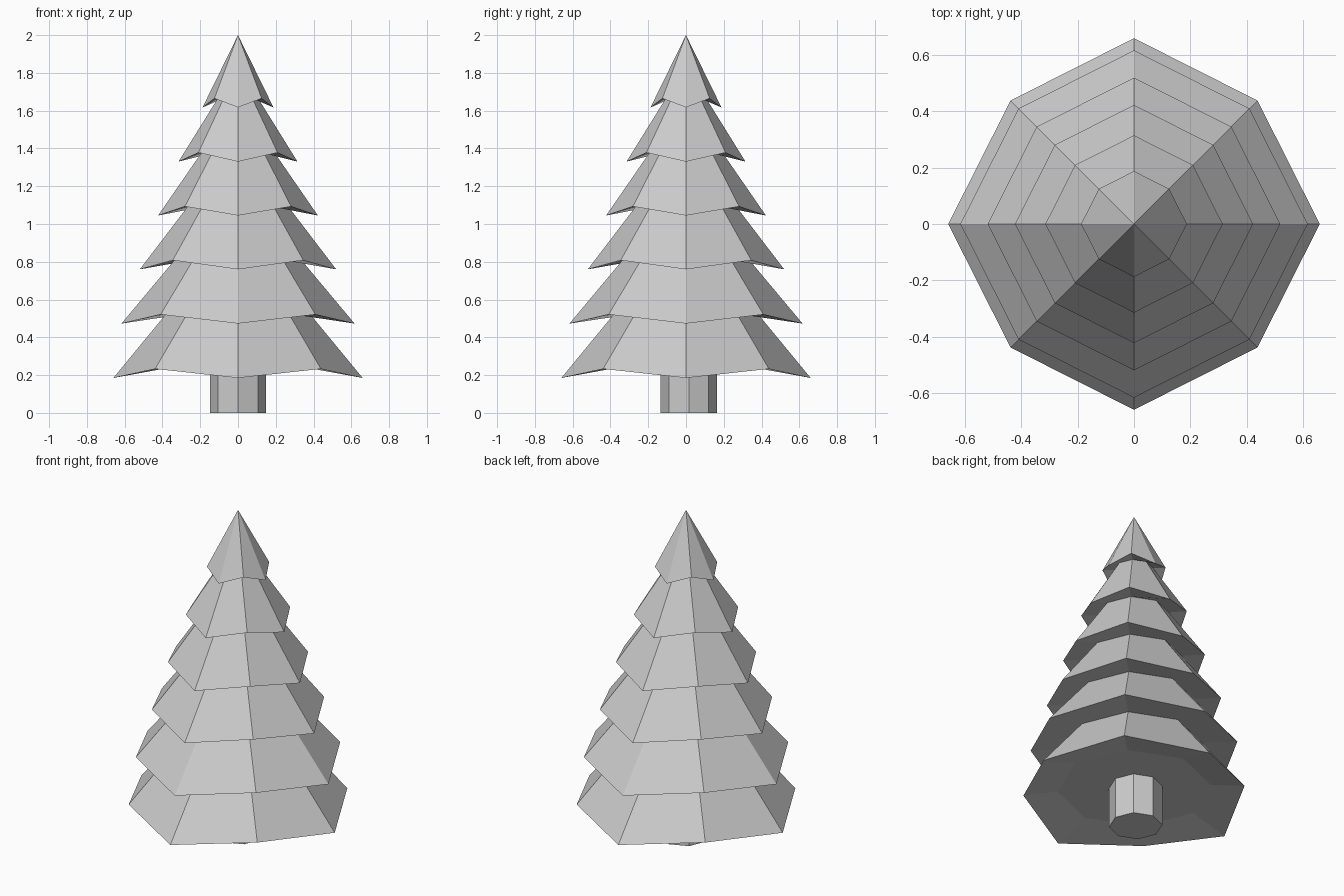
import bpy, bmesh
from math import cos, sin, pi

if "Cube" in bpy.data.objects:
    bpy.data.objects.remove(bpy.data.objects["Cube"])

SIDES = 8


def ring(bm, r_even, z_even, r_odd=None, z_odd=None):
    """Octagon of vertices; odd (diagonal) corners may differ from even ones."""
    r_odd = r_even if r_odd is None else r_odd
    z_odd = z_even if z_odd is None else z_odd
    verts = []
    for i in range(SIDES):
        r, z = (r_odd, z_odd) if i % 2 else (r_even, z_even)
        a = i * 2 * pi / SIDES
        verts.append(bm.verts.new((r * cos(a), r * sin(a), z)))
    return verts


def bridge(bm, a, b):
    for i in range(SIDES):
        j = (i + 1) % SIDES
        bm.faces.new((a[i], a[j], b[j], b[i]))


def finish(bm, name, location=(0, 0, 0)):
    bmesh.ops.recalc_face_normals(bm, faces=bm.faces[:])
    mesh = bpy.data.meshes.new(name)
    bm.to_mesh(mesh)
    bm.free()
    obj = bpy.data.objects.new(name, mesh)
    obj.location = location
    bpy.context.collection.objects.link(obj)
    return obj


# Foliage: each tier has a drooping zigzag rim above a narrower neck
rims = [(0.66, 0.185), (0.617, 0.473), (0.52, 0.76),
        (0.423, 1.045), (0.315, 1.33), (0.188, 1.617)]
necks = [(0.43, 0.25), (0.38, 0.525), (0.335, 0.81),
         (0.268, 1.09), (0.195, 1.375), (0.107, 1.665)]
bm = bmesh.new()
previous = None
for (rim_r, rim_z), (neck_r, neck_z) in zip(rims, necks):
    neck = ring(bm, neck_r, neck_z)
    rim = ring(bm, rim_r, rim_z, rim_r * 0.94, rim_z + 0.048)
    if previous:
        bridge(bm, previous, neck)
    else:
        bm.faces.new(neck)
    bridge(bm, neck, rim)
    previous = rim
# Pointed top
apex = bm.verts.new((0, 0, 2))
for i in range(SIDES):
    bm.faces.new((previous[i], previous[(i + 1) % SIDES], apex))
finish(bm, "foliage")

# Trunk: octagonal post, set slightly towards the back
bm = bmesh.new()
bottom, top = ring(bm, 0.149, 0), ring(bm, 0.149, 0.25)
bridge(bm, bottom, top)
bm.faces.new(bottom)
bm.faces.new(top)
finish(bm, "trunk", (0, 0.015, 0))
